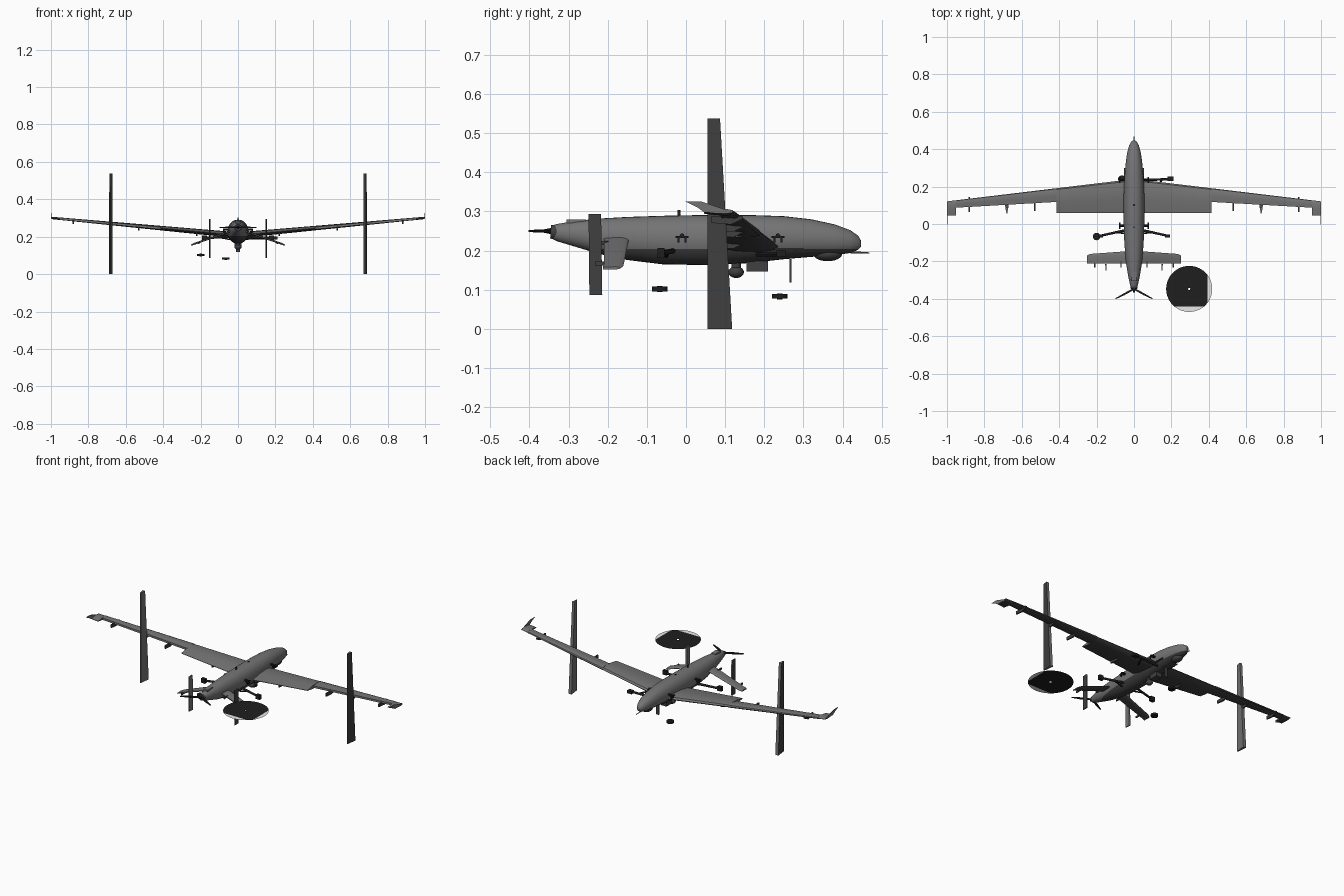
import bpy, bmesh, math
from mathutils import Vector, Matrix

if "Cube" in bpy.data.objects:
    bpy.data.objects.remove(bpy.data.objects["Cube"])


def material(name, v):
    m = bpy.data.materials.new(name)
    m.diffuse_color = (v, v, v, 1)
    m.use_nodes = True
    m.node_tree.nodes["Principled BSDF"].inputs["Base Color"].default_value = m.diffuse_color
    return m


GREY = material("airframe grey", 0.175)
BELLY = material("underside grey", 0.05)
DARK = material("near black", 0.013)
PALE = material("pale grey", 0.82)


def finish(name, bm, mat, smooth=True, closed=True, under=None):
    # "under" is a rule choosing the faces painted in the underside colour
    if closed:
        bmesh.ops.recalc_face_normals(bm, faces=bm.faces)
    if under:
        bm.normal_update()
        for f in bm.faces:
            f.material_index = int(under(f))
    me = bpy.data.meshes.new(name)
    bm.to_mesh(me)
    bm.free()
    me.materials.append(mat)
    if under:
        me.materials.append(BELLY)
    ob = bpy.data.objects.new(name, me)
    bpy.context.collection.objects.link(ob)
    if smooth:
        bpy.ops.object.select_all(action='DESELECT')
        bpy.context.view_layer.objects.active = ob
        ob.select_set(True)
        bpy.ops.object.shade_smooth_by_angle(angle=math.radians(35))
    return ob


def facing_down(f):
    return f.normal.z < -0.3


def loft(name, rings, mat, under=None, cut=None):
    bm = bmesh.new()
    vs = [[bm.verts.new(p) for p in r] for r in rings]
    n = len(vs[0])
    for a, b in zip(vs, vs[1:]):
        for i in range(n):
            bm.faces.new((a[i], a[(i + 1) % n], b[(i + 1) % n], b[i]))
    bm.faces.new(vs[0])
    bm.faces.new(vs[-1])
    if cut:
        bmesh.ops.bisect_plane(bm, geom=bm.verts[:] + bm.edges[:] + bm.faces[:],
                               plane_co=(0, 0, cut), plane_no=(0, 0, 1))
    return finish(name, bm, mat, under=under)


def box(name, c, size, mat):
    bm = bmesh.new()
    bmesh.ops.create_cube(bm, size=1, matrix=Matrix.Translation(c) @ Matrix.Diagonal((*size, 1)))
    return finish(name, bm, mat, False)


def rod(name, a, b, r1, r2, mat, seg=12):
    a, b = Vector(a), Vector(b)
    d = b - a
    mtx = Matrix.Translation((a + b) / 2) @ d.to_track_quat('Z', 'Y').to_matrix().to_4x4()
    bm = bmesh.new()
    bmesh.ops.create_cone(bm, cap_ends=True, segments=seg, radius1=r1, radius2=r2,
                          depth=d.length, matrix=mtx)
    return finish(name, bm, mat)


def ball(name, c, size, mat):
    bm = bmesh.new()
    bmesh.ops.create_uvsphere(bm, u_segments=20, v_segments=12, radius=1,
                              matrix=Matrix.Translation(c) @ Matrix.Diagonal((*size, 1)))
    return finish(name, bm, mat)


def airfoil(x, le, te, z, t, tail):
    prof = [(0.05, 0.28), (0.25, 0.5), (0.6, 0.42)]
    up = [(f, h * t) for f, h in prof] + [(1, tail / 2)]
    pts = [(0, 0)] + up + [(f, -h * 0.8) for f, h in reversed(up)]
    return [(x, le - f * (le - te), z + h) for f, h in pts]


# Fuselage: y, half width, top z, bottom z; painted dark below a straight line
stations = [(0.447, 0.006, 0.226, 0.210), (0.44, 0.015, 0.238, 0.202), (0.42, 0.026, 0.252, 0.194),
            (0.38, 0.037, 0.267, 0.188), (0.32, 0.045, 0.280, 0.184), (0.25, 0.051, 0.288, 0.178),
            (0.16, 0.055, 0.291, 0.168), (0.05, 0.056, 0.291, 0.163), (-0.06, 0.054, 0.289, 0.165),
            (-0.15, 0.048, 0.286, 0.176), (-0.22, 0.041, 0.282, 0.191), (-0.28, 0.031, 0.276, 0.209),
            (-0.33, 0.020, 0.268, 0.224), (-0.345, 0.014, 0.262, 0.232)]
rings = []
for y, w, top, bot in stations:
    ring = []
    for i in range(32):
        a = 2 * math.pi * i / 32
        c, s = math.cos(a), math.sin(a)
        ring.append((w * math.copysign(abs(c) ** 0.9, c), y,
                     (top + bot) / 2 + (top - bot) / 2 * s))
    rings.append(ring)
loft("fuselage", rings, GREY, under=lambda f: f.calc_center_median().z < 0.204, cut=0.204)

# Rear engine: intake, spinner, swept propeller blades
box("engine_intake", (0, -0.28, 0.275), (0.028, 0.05, 0.01), GREY)
rod("engine_ring", (0, -0.33, 0.247), (0, -0.346, 0.248), 0.02, 0.017, BELLY, 20)
rod("spinner", (0, -0.345, 0.25), (0, -0.365, 0.25), 0.008, 0.004, DARK, 16)
for s in (1, -1):
    loft("propeller_blade", [
        [(s * x, y + w, 0.25 - h), (s * x, y - w, 0.25 - h), (s * x, y - w, 0.25 + h), (s * x, y + w, 0.25 + h)]
        for x, y, w, h in ((0, -0.347, 0.005, 0.003), (0.05, -0.374, 0.006, 0.004),
                           (0.1, -0.4, 0.003, 0.002))], DARK)

# Spinning disc lying flat beside the tail, dark with two pale edges and a hub hole
bm = bmesh.new()
C = Vector((0.295, -0.347, 0.25))
rim = []
for r in (0.006, 0.123):
    rim.append([bm.verts.new(C + Vector((r * math.cos(i * math.pi / 32), r * math.sin(i * math.pi / 32), 0)))
                for i in range(64)])
for i in range(64):
    j = (i + 1) % 64
    bm.faces.new((rim[0][i], rim[1][i], rim[1][j], rim[0][j]))
for co, no in (((0.394, 0, 0), (1, 0, 0)), ((0, -0.441, 0), (0, 1, 0))):
    bmesh.ops.bisect_plane(bm, geom=bm.verts[:] + bm.edges[:] + bm.faces[:], plane_co=co, plane_no=no)
for f in bm.faces:
    c = f.calc_center_median()
    f.material_index = int(c.x > 0.394 or c.y < -0.441)
disc = finish("propeller_disc", bm, DARK, False, False)
disc.data.materials.append(PALE)


def wing_section(x, te, tail):
    return airfoil(x, 0.241 - 0.12 * x, te, 0.206 + 0.094 * x, 0.036 - 0.022 * x, tail)


for s in (1, -1):
    def side(ring):
        return [(s * x, y, z) for x, y, z in ring]

    def facing_out(f):
        return f.normal.x * s > 0.5

    # Wings with a full inner chord, a cut-back outer chord and a tip block, dark underneath
    loft("inner_wing", [side(wing_section(x, 0.06, 0.003)) for x in (0.0, 0.415)], GREY, facing_down)
    loft("outer_wing", [side(wing_section(x, te, 0.013)) for x, te in ((0.415, 0.118), (0.955, 0.087))],
         GREY, facing_down)
    loft("wing_tip", [side(wing_section(x, 0.046, 0.003)) for x in (0.953, 0.998)], GREY, facing_down)
    loft("winglet", [side([(x - 0.003, a, z), (x, a, z), (x, b, z), (x - 0.003, b, z)])
                     for x, a, b, z in ((1.0, 0.046, 0.121, 0.298), (1.0, 0.03, 0.085, 0.31),
                                        (1.0, -0.003, 0.038, 0.326))], GREY)
    # Hinge fairings under the wing and tail
    for x, y in ((0.22, 0.105), (0.53, 0.105), (0.68, 0.105), (0.88, 0.1)):
        z = 0.206 + 0.094 * x
        loft("wing_fairing", [[(s * x - 0.004, y + d, z), (s * x + 0.004, y + d, z),
                               (s * x + 0.004, y + d, z - h), (s * x - 0.004, y + d, z - h)]
                              for d, h in ((0.045, 0.008), (0.015, 0.022), (-0.035, 0.018))], BELLY)
    for x in (0.07, 0.21):
        box("tail_fairing", (s * x, -0.215, 0.245 - 0.37 * x), (0.006, 0.035, 0.01), BELLY)
    # Drooping tailplane
    loft("tailplane", [side(airfoil(x, le, te, z, t, 0.007)) for x, le, te, z, t in
                       ((0.0, -0.143, -0.21, 0.242, 0.016), (0.235, -0.16, -0.21, 0.161, 0.011),
                        (0.25, -0.168, -0.212, 0.155, 0.008))], GREY, facing_down)
    # Detached control surfaces standing upright, dark on the outer face
    loft("upright_aileron", [[(s * 0.68 - 0.002, 0.055, z), (s * 0.68 + 0.002, 0.055, z),
                              (s * 0.68 + t, b, z), (s * 0.68 - t, b, z)]
                             for b, z, t in ((0.118, 0.0, 0.01), (0.087, 0.537, 0.008))], GREY, facing_out)
    loft("upright_elevator", [[(s * 0.15 - 0.0015, a, z), (s * 0.15 + 0.0015, a, z),
                               (s * 0.15 + 0.004, b, z), (s * 0.15 - 0.004, b, z)]
                              for a, b, z in ((-0.247, -0.214, 0.086), (-0.249, -0.217, 0.294))],
         GREY, facing_out)
    # Main gear legs held out sideways
    rod("main_gear_leg", (s * 0.03, -0.03, 0.2), (s * 0.185, -0.064, 0.193), 0.007, 0.006, DARK)
    rod("gear_brace", (s * 0.04, -0.05, 0.185), (s * 0.1, -0.046, 0.196), 0.004, 0.004, DARK, 8)
    box("axle_block", (s * 0.18, -0.064, 0.194), (0.026, 0.018, 0.026), DARK)
    # Small side brackets on the fuselage
    for y in (-0.01, 0.235):
        rod("bracket_stem", (s * 0.045, y, 0.238), (s * 0.08, y, 0.238), 0.006, 0.006, DARK, 8)
        box("bracket_bar", (s * 0.075, y, 0.235), (0.008, 0.034, 0.005), DARK)
        for d in (-0.009, 0.009):
            box("bracket_prong", (s * 0.075, y + d, 0.229), (0.008, 0.005, 0.016), DARK)
    # Gear door strips along the lower sides
    box("door_strip", (s * 0.05, 0.2, 0.204), (0.008, 0.2, 0.006), BELLY)

# Nose gear laid out to the right
rod("nose_gear_leg", (0.03, 0.235, 0.192), (0.2, 0.24, 0.192), 0.007, 0.006, DARK)
rod("nose_gear_strut", (0.12, 0.18, 0.19), (0.15, 0.24, 0.19), 0.005, 0.005, DARK, 8)
box("nose_gear_fork", (0.195, 0.243, 0.192), (0.03, 0.024, 0.016), DARK)

# Loose wheels lying flat
for name, x, y, z in (("main_wheel", -0.2, -0.067, 0.102), ("nose_wheel", -0.065, 0.24, 0.083)):
    rod(name, (x, y, z - 0.006), (x, y, z + 0.006), 0.02, 0.02, DARK, 24)
    rod(name + "_hub", (x, y, z - 0.008), (x, y, z + 0.007), 0.007, 0.007, DARK, 12)

# Belly and nose equipment
ball("nose_sensor_dome", (0, 0.362, 0.191), (0.026, 0.037, 0.018), BELLY)
box("belly_box", (0, 0.182, 0.16), (0.036, 0.054, 0.027), BELLY)
ball("camera_turret", (0, 0.128, 0.145), (0.019, 0.02, 0.015), BELLY)
rod("turret_mount", (0, 0.128, 0.15), (0, 0.128, 0.172), 0.012, 0.012, BELLY, 16)
box("blade_antenna", (0, 0.267, 0.148), (0.02, 0.005, 0.06), BELLY)
box("top_antenna", (0, -0.018, 0.295), (0.004, 0.008, 0.018), DARK)
rod("top_antenna_dome", (0, 0.1, 0.286), (0, 0.1, 0.293), 0.006, 0.005, DARK, 12)
rod("pitot_tube", (0, 0.42, 0.196), (0, 0.469, 0.194), 0.003, 0.0015, GREY, 8)
